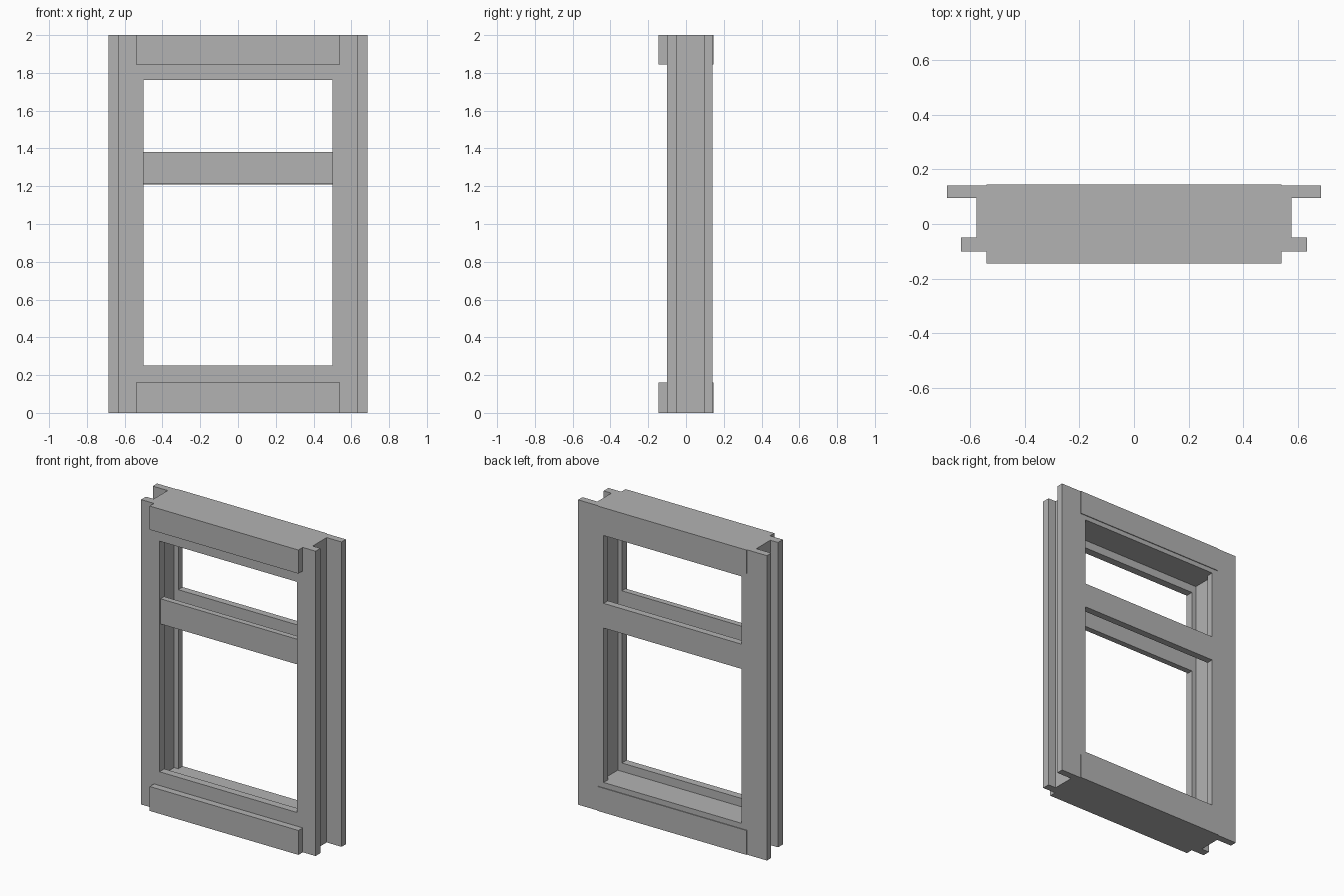
import bpy
import bmesh

cube = bpy.data.objects.get("Cube")
if cube:
    bpy.data.objects.remove(cube, do_unlink=True)

paint = bpy.data.materials.new("grey")
paint.use_nodes = True
grey = (0.45, 0.45, 0.45, 1)
paint.diffuse_color = grey
paint.node_tree.nodes["Principled BSDF"].inputs["Base Color"].default_value = grey


def board(name, x, y, z):
    """Box between the given (low, high) ranges."""
    bm = bmesh.new()
    bmesh.ops.create_cube(bm, size=1)
    for v in bm.verts:
        for axis, (low, high) in enumerate((x, y, z)):
            v.co[axis] = high if v.co[axis] > 0 else low
    mesh = bpy.data.meshes.new(name)
    bm.to_mesh(mesh)
    bm.free()
    mesh.materials.append(paint)
    obj = bpy.data.objects.new(name, mesh)
    bpy.context.collection.objects.link(obj)


HEIGHT = 2.0
OPENING = 0.5
# Depth range, outer half width, inner half width, sill height, header bottom
layers = {
    "front": ((-0.10, -0.05), 0.633, OPENING, 0.25, 1.763),
    "core": ((-0.05, 0.095), 0.577, 0.53, 0.195, 1.815),
    "back": ((0.095, 0.14), 0.685, OPENING, 0.195, 1.815),
}

# Three-layer frame: wider faces on a recessed core leave channels in the sides
for layer, (depth, outer, inner, sill, header) in layers.items():
    board(layer + "_right_jamb", (-outer, -inner), depth, (0, HEIGHT))
    board(layer + "_left_jamb", (inner, outer), depth, (0, HEIGHT))
    board(layer + "_sill", (-inner, inner), depth, (0, sill))
    board(layer + "_header", (-inner, inner), depth, (header, HEIGHT))

# Paired crossbars with a gap between them
span = (-OPENING, OPENING)
board("front_crossbar", span, (-0.088, -0.05), (1.215, 1.38))
board("back_crossbar", span, (0.095, 0.14), (1.208, 1.37))

# Facing boards on the sill and header, thick in front and thin behind
for side, depth in (("front", (-0.145, -0.10)), ("back", (0.14, 0.145))):
    board(side + "_sill_facing", (-0.54, 0.54), depth, (0, 0.16))
    board(side + "_header_facing", (-0.54, 0.54), depth, (1.845, HEIGHT))
